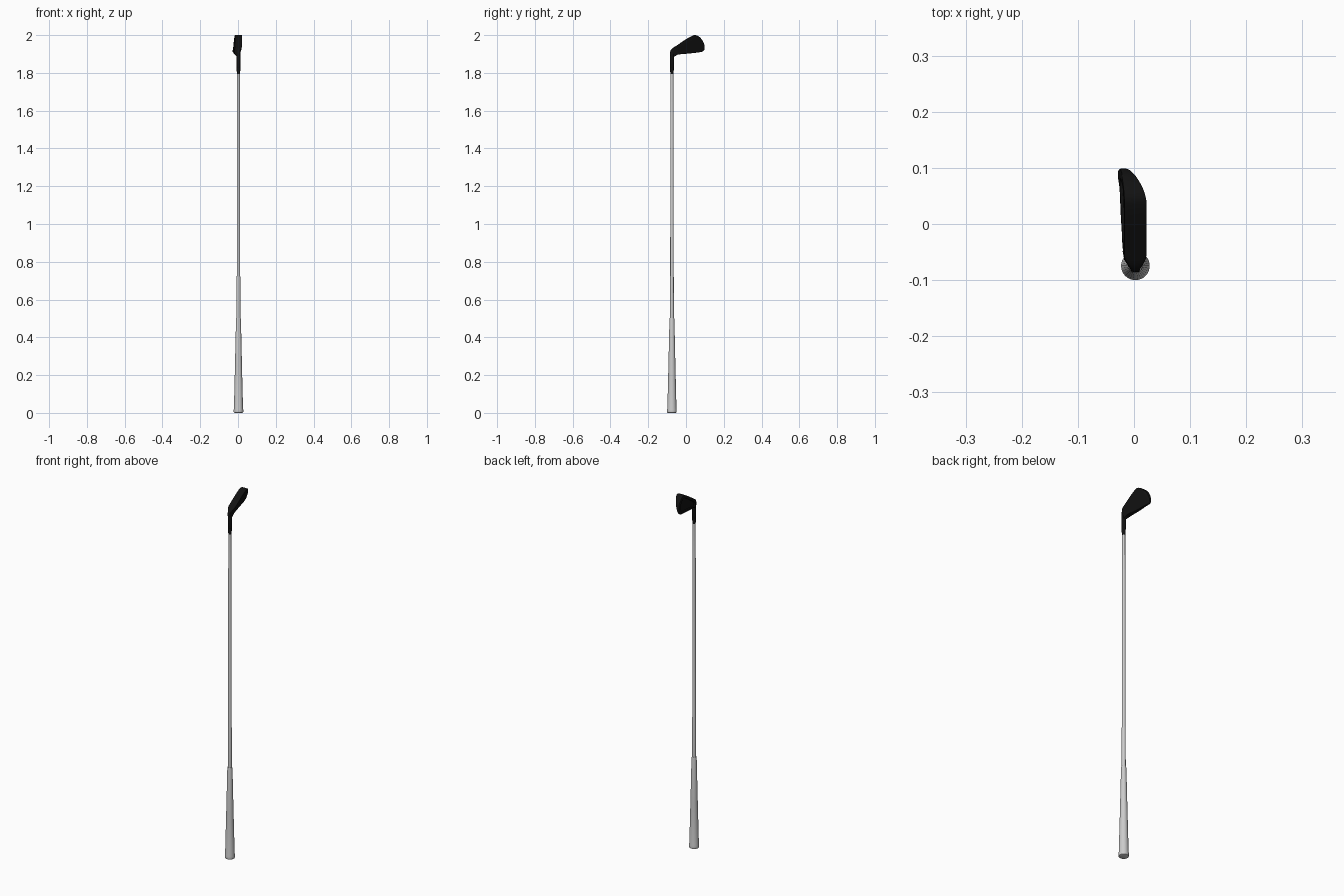
import bpy, bmesh, math

if "Cube" in bpy.data.objects:
    bpy.data.objects.remove(bpy.data.objects["Cube"])

CX, CY = 0.0025, -0.0745   # shaft axis
black = bpy.data.materials.new("black_finish")
black.diffuse_color = (0.006, 0.006, 0.006, 1)
black.use_nodes = True
black.node_tree.nodes["Principled BSDF"].inputs["Base Color"].default_value = black.diffuse_color


def finish(name, bm, mat=None, angle=35):
    bmesh.ops.recalc_face_normals(bm, faces=bm.faces)
    me = bpy.data.meshes.new(name)
    bm.to_mesh(me)
    bm.free()
    ob = bpy.data.objects.new(name, me)
    bpy.context.collection.objects.link(ob)
    if mat:
        me.materials.append(mat)
    bpy.ops.object.select_all(action='DESELECT')
    ob.select_set(True)
    bpy.context.view_layer.objects.active = ob
    bpy.ops.object.shade_smooth_by_angle(angle=math.radians(angle))
    return ob


def skin(rings):
    """Bridge equal-sized rings of points and cap both ends."""
    bm = bmesh.new()
    vs = [[bm.verts.new(p) for p in r] for r in rings]
    n = len(vs[0])
    for a, b in zip(vs, vs[1:]):
        for i in range(n):
            j = (i + 1) % n
            bm.faces.new((a[i], a[j], b[j], b[i]))
    bm.faces.new(vs[0])
    bm.faces.new(vs[-1])
    return bm


def lathe(name, profile, mat=None, n=32):
    rings = [[(CX + r * math.cos(2 * math.pi * i / n),
               CY + r * math.sin(2 * math.pi * i / n), z) for i in range(n)]
             for r, z in profile]
    return finish(name, skin(rings), mat)


# Grip, shaft and hosel
lathe("grip", [(0.021, 0), (0.0245, 0.002), (0.0255, 0.007), (0.0255, 0.016),
               (0.0240, 0.025), (0.0185, 0.25), (0.0130, 0.495), (0.0115, 0.503)])
lathe("shaft", [(0.0100, 0.48), (0.0097, 0.72), (0.0090, 0.725),
                (0.0085, 1.60), (0.0078, 1.605), (0.0076, 1.81)])
lathe("ferrule", [(0.0080, 1.795), (0.0098, 1.815), (0.0098, 1.827)], black)
lathe("hosel", [(0.0092, 1.826), (0.0104, 1.829), (0.0104, 1.900),
                (0.0096, 1.909), (0.0070, 1.915), (0.003, 1.918)], black)

# Club head outline in (y, z): heel, sole, toe, top line
CTRL = [(-0.0848, 1.894), (-0.0835, 1.914), (-0.073, 1.929), (-0.045, 1.948),
        (0.0, 1.978), (0.030, 1.995), (0.048, 2.0), (0.068, 1.993),
        (0.087, 1.972), (0.097, 1.948), (0.098, 1.927), (0.090, 1.914),
        (0.070, 1.909), (0.010, 1.902), (-0.045, 1.897), (-0.060, 1.893),
        (-0.0655, 1.884), (-0.075, 1.882)]


def smooth_loop(pts, steps=5):
    out, n = [], len(pts)
    for i in range(n):
        p = [pts[(i + k) % n] for k in (-1, 0, 1, 2)]
        for s in range(steps):
            t = s / steps
            out.append(tuple(0.5 * (2 * b + (c - a) * t
                       + (2 * a - 5 * b + 4 * c - d) * t * t
                       + (3 * b - a - 3 * c + d) * t ** 3)
                       for a, b, c, d in zip(*p)))
    return out


def limits(y, z):
    """Face and back x positions: lofted face, sole thicker than top line."""
    d = max(0, 0.53 * (y - 0.045) - 0.85 * (z - 2.0))
    face = 0.022 - 0.42 * d
    back = face - max(0.011, 0.039 - 0.32 * d)
    w = min(1, max(0, (y + 0.087) / 0.030))
    w *= min(1, max(0, (z - 1.882) / 0.022))
    w = w * w * (3 - 2 * w)
    return (CX + 0.0075) * (1 - w) + face * w, (CX - 0.0075) * (1 - w) + back * w


outline = smooth_loop(CTRL)


def ring(s, t, sink=0, c=(0.035, 1.943)):
    pts = []
    for y, z in outline:
        y, z = c[0] + (y - c[0]) * s, c[1] + (z - c[1]) * s
        f, b = limits(y, z)
        pts.append((f + (b - f) * t + sink, y, z))
    return pts


# Head: face, rounded edge, then shallow cavity in the back
head = [ring(0.2, 0), ring(0.5, 0), ring(0.8, 0), ring(0.975, 0),
        ring(0.993, 0.04), ring(1, 0.15), ring(1, 0.5), ring(1, 0.82),
        ring(0.99, 0.95), ring(0.965, 1), ring(0.82, 1), ring(0.72, 1),
        ring(0.68, 1, 0.005), ring(0.4, 1, 0.005), ring(0.15, 1, 0.005)]
finish("club_head", skin(head), black, 40)
